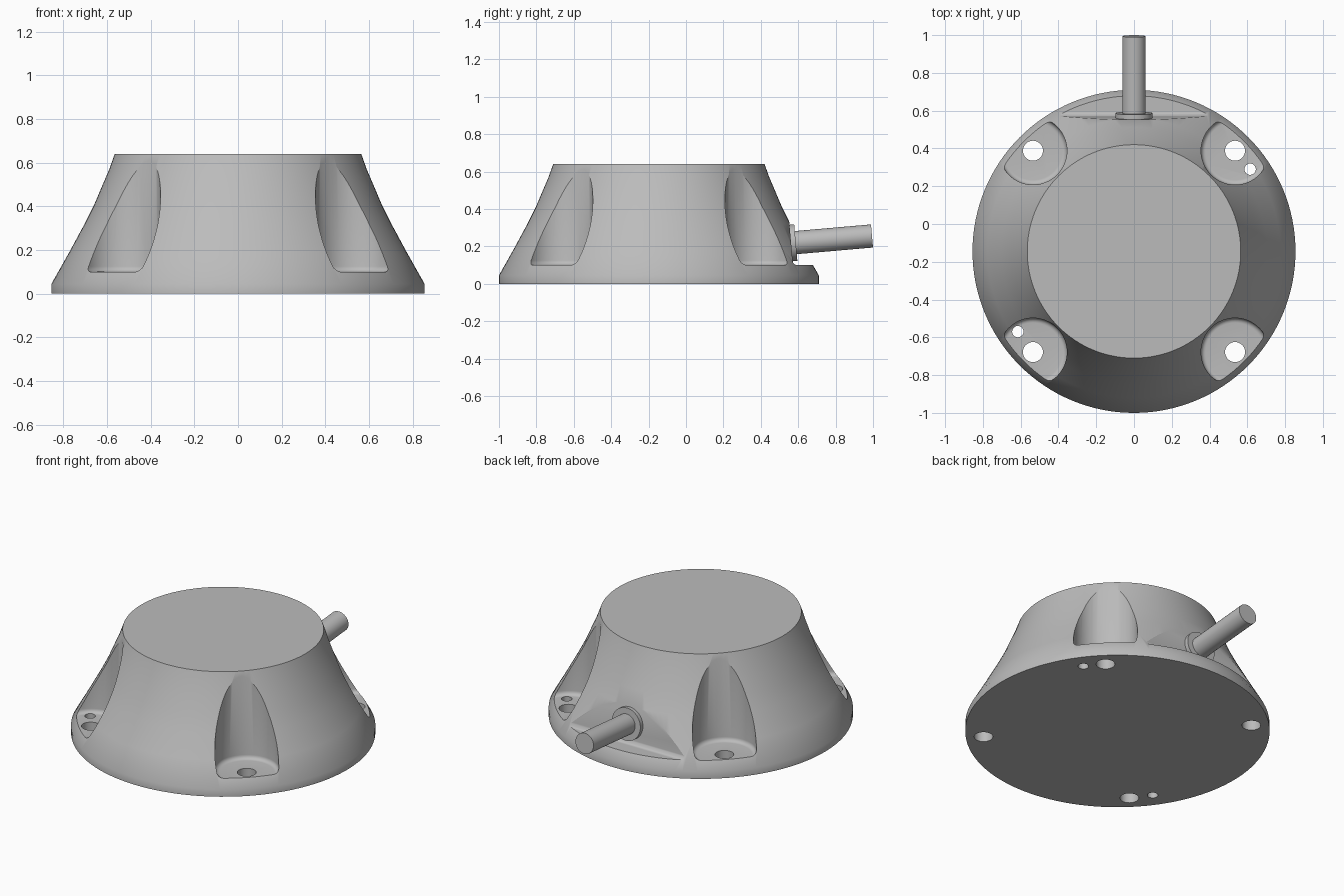
import bpy, bmesh, math
from mathutils import Matrix, Vector

cube = bpy.data.objects.get("Cube")
if cube:
    bpy.data.objects.remove(cube, do_unlink=True)

CENTRE_Y = -0.145
TILT = math.radians(5)
FLOOR = 0.10

grey = bpy.data.materials.new("plain grey")
grey.use_nodes = True
grey.diffuse_color = (0.5, 0.5, 0.5, 1)
grey.node_tree.nodes["Principled BSDF"].inputs["Base Color"].default_value = (0.5, 0.5, 0.5, 1)


def finish(name, bm):
    bmesh.ops.recalc_face_normals(bm, faces=bm.faces)
    mesh = bpy.data.meshes.new(name)
    bm.to_mesh(mesh)
    bm.free()
    mesh.materials.append(grey)
    obj = bpy.data.objects.new(name, mesh)
    bpy.context.collection.objects.link(obj)
    return obj


def lathe(name, profile, matrix, steps=48):
    """Spin a closed (radius, height) profile round z; ends sit on the axis."""
    bm = bmesh.new()
    verts = [bm.verts.new((r, 0, z)) for r, z in profile]
    edges = [bm.edges.new(pair) for pair in zip(verts, verts[1:])]
    bmesh.ops.spin(bm, geom=verts + edges, cent=(0, 0, 0), axis=(0, 0, 1),
                   angle=math.tau, steps=steps)
    bmesh.ops.remove_doubles(bm, verts=bm.verts, dist=1e-5)
    # Merge the end fans into single flat caps
    bmesh.ops.dissolve_verts(bm, verts=[v for v in bm.verts if v.co.xy.length < 1e-4])
    obj = finish(name, bm)
    obj.data.transform(matrix)
    return obj


def rod(name, radius, z0, z1, matrix, steps=48):
    return lathe(name, [(0, z0), (radius, z0), (radius, z1), (0, z1)], matrix, steps)


def shade(obj):
    bpy.ops.object.select_all(action='DESELECT')
    obj.select_set(True)
    bpy.context.view_layer.objects.active = obj
    bpy.ops.object.shade_smooth_by_angle(angle=math.radians(30))


def cut(target, cutter):
    cutter.hide_render = True
    mod = target.modifiers.new("cut", 'BOOLEAN')
    mod.operation = 'DIFFERENCE'
    mod.solver = 'EXACT'
    mod.object = cutter
    bpy.context.view_layer.objects.active = target
    bpy.ops.object.modifier_apply(modifier=mod.name)
    bpy.data.objects.remove(cutter, do_unlink=True)


def fillet(cx, cz, radius, start, end, steps=5):
    return [(cx + radius * math.cos(math.radians(start + (end - start) * i / steps)),
             cz + radius * math.sin(math.radians(start + (end - start) * i / steps)))
            for i in range(steps + 1)]


# Flared housing
housing = lathe("housing",
                [(0, 0), (0.855, 0), (0.855, 0.045), (0.776, 0.185), (0.703, 0.32),
                 (0.658, 0.41), (0.62, 0.5), (0.59, 0.57), (0.565, 0.64), (0, 0.64)],
                Matrix.Translation((0, CENTRE_Y, 0)), 128)

# Four screw pockets with rounded floors and through holes
pocket = [(0, FLOOR)] + fillet(0.155, FLOOR + 0.025, 0.025, -90, 0) + [(0.18, 0.9), (0, 0.9)]
for sx in (-1, 1):
    for sy in (-1, 1):
        place = Matrix.Translation((sx * 0.535, CENTRE_Y + sy * 0.533, 0))
        cut(housing, lathe("pocket_cutter", pocket, place, 64))
        cut(housing, rod("screw_hole_cutter", 0.053, -0.1, 0.3, place, 32))

# Two small locating holes on opposite corners
for x, y in ((0.615, 0.29), (-0.615, -0.57)):
    cut(housing, rod("pin_hole_cutter", 0.03, -0.1, 0.3, Matrix.Translation((x, y, 0)), 24))

# Tilted flat and ledge at the back for the cable
wall_y = 0.572
outline = ([(wall_y - 0.5 * math.tan(TILT), FLOOR + 0.5)]
           + fillet(wall_y + 0.022, FLOOR + 0.024, 0.024, 180, 270)
           + [(1.2, FLOOR), (1.2, FLOOR + 0.5)])
bm = bmesh.new()
face = bm.faces.new([bm.verts.new((-0.6, y, z)) for y, z in outline])
grown = bmesh.ops.extrude_face_region(bm, geom=[face])
bmesh.ops.translate(bm, vec=(1.2, 0, 0),
                    verts=[g for g in grown["geom"] if isinstance(g, bmesh.types.BMVert)])
cut(housing, finish("flat_cutter", bm))
shade(housing)

# Cable and its collar, rising slightly towards the back
axis = (Matrix.Translation((0, 0.565, 0.218))
        @ Matrix.Rotation(TILT - math.pi / 2, 4, 'X'))
shade(rod("cable_collar", 0.098, -0.01, 0.022, axis))
shade(rod("cable", 0.062, -0.01, 0.431, axis))
